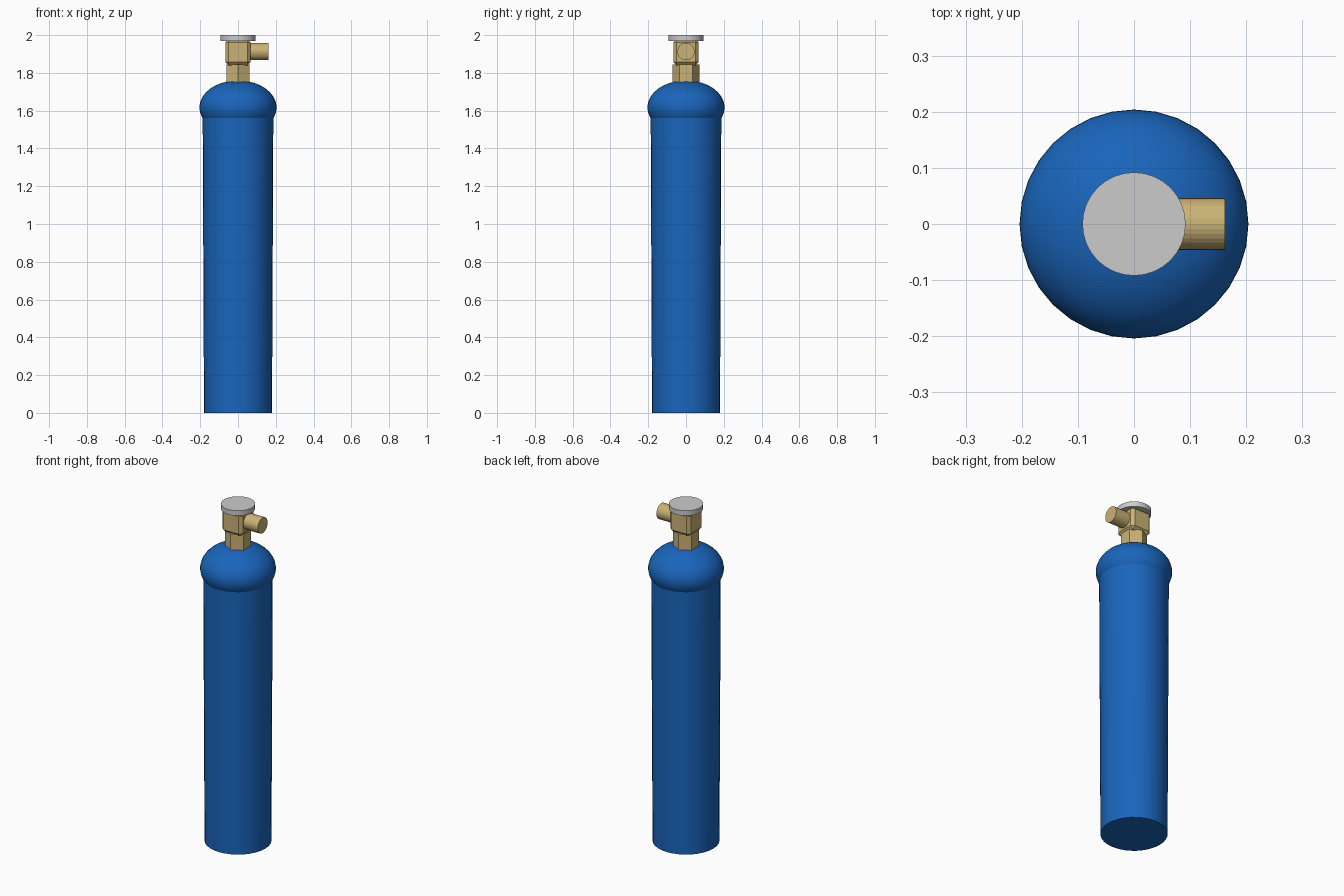
import bpy, bmesh, math
from mathutils import Matrix

if "Cube" in bpy.data.objects:
    bpy.data.objects.remove(bpy.data.objects["Cube"])


def material(name, color):
    m = bpy.data.materials.new(name)
    m.diffuse_color = (*color, 1)
    m.use_nodes = True
    m.node_tree.nodes["Principled BSDF"].inputs["Base Color"].default_value = m.diffuse_color
    return m


blue = material("blue_paint", (0.01, 0.13, 0.50))
brass = material("brass", (0.60, 0.45, 0.18))


def finish(name, bm, mat=None, smooth=None):
    bmesh.ops.recalc_face_normals(bm, faces=bm.faces)
    me = bpy.data.meshes.new(name)
    bm.to_mesh(me)
    bm.free()
    ob = bpy.data.objects.new(name, me)
    bpy.context.collection.objects.link(ob)
    if mat:
        me.materials.append(mat)
    if smooth:
        bpy.ops.object.select_all(action='DESELECT')
        ob.select_set(True)
        bpy.context.view_layer.objects.active = ob
        bpy.ops.object.shade_smooth_by_angle(angle=math.radians(smooth))
    return ob


def prism(name, r1, r2, depth, sides, matrix, mat=None, smooth=None):
    bm = bmesh.new()
    bmesh.ops.create_cone(bm, cap_ends=True, segments=sides, radius1=r1,
                          radius2=r2, depth=depth, matrix=matrix)
    return finish(name, bm, mat, smooth)


def up(z):
    return Matrix.Translation((0, 0, z))


# Slightly tapered tank body
prism("tank_body", 0.18, 0.187, 1.56, 32, up(0.78), blue, 40)

# Overhanging squashed dome, cut flat underneath
bm = bmesh.new()
bmesh.ops.create_uvsphere(bm, u_segments=32, v_segments=32, radius=1,
                          matrix=up(1.617) @ Matrix.Diagonal((0.204, 0.204, 0.143, 1)))
cut = bmesh.ops.bisect_plane(bm, geom=bm.verts[:] + bm.edges[:] + bm.faces[:],
                             plane_co=(0, 0, 1.56), plane_no=(0, 0, -1), clear_outer=True)
bmesh.ops.holes_fill(bm, edges=[e for e in bm.edges if e.is_boundary])
finish("tank_dome", bm, blue, 40)

# Hexagonal neck nut, points facing front and back
prism("neck_nut", 0.071, 0.071, 0.12, 6, up(1.785), brass)

# Chamfered valve block
bm = bmesh.new()
bmesh.ops.create_cube(bm, size=1, matrix=up(1.909) @ Matrix.Diagonal((0.134, 0.134, 0.138, 1)))
bmesh.ops.bevel(bm, geom=bm.edges[:], offset=0.017, segments=1, affect='EDGES')
finish("valve_block", bm, brass)

# Side outlet
prism("valve_outlet", 0.046, 0.046, 0.13, 32,
      Matrix.Translation((0.097, 0, 1.913)) @ Matrix.Rotation(math.pi / 2, 4, 'Y'), brass)

# Hand knob
prism("valve_knob", 0.092, 0.092, 0.03, 32, up(1.985))
